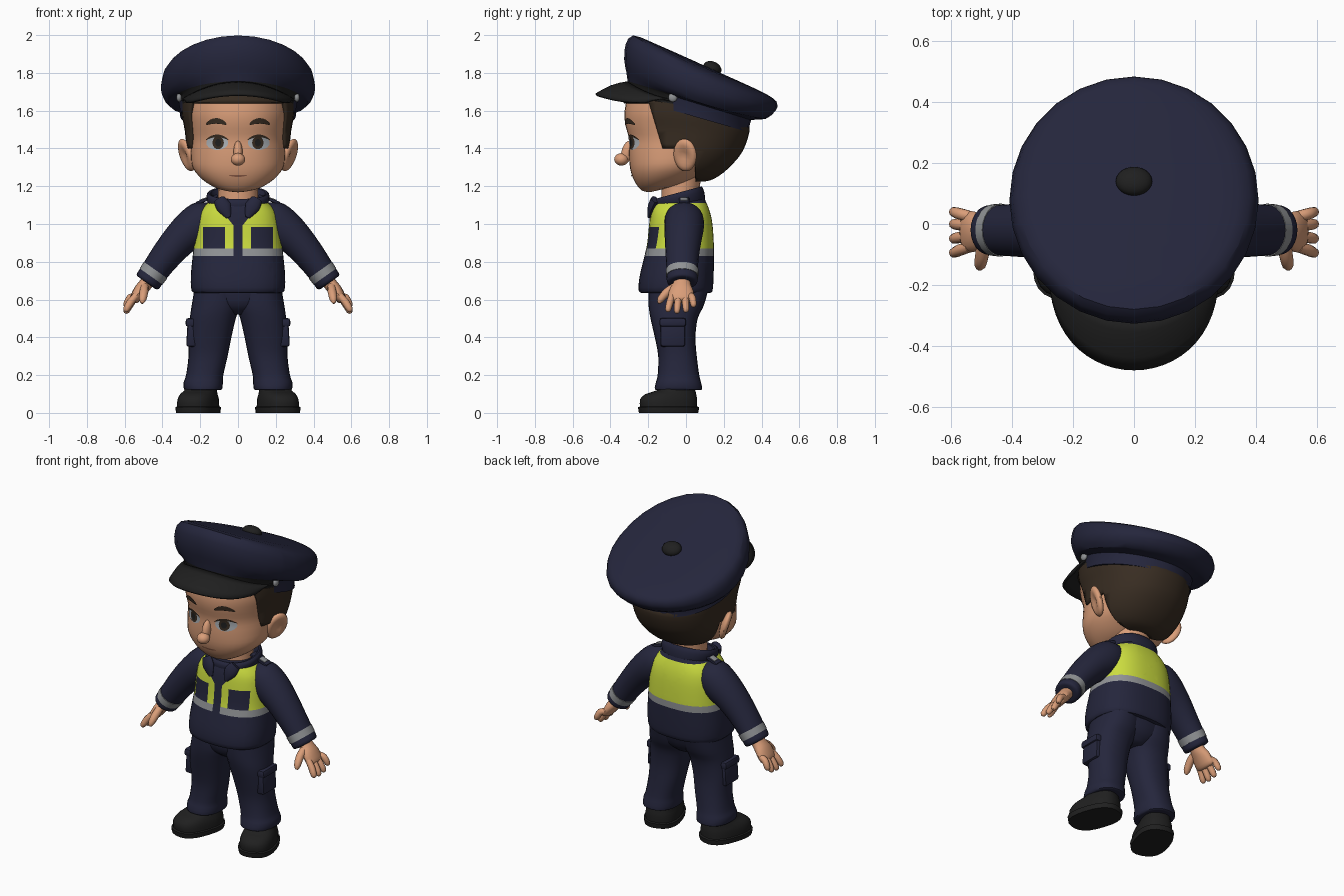
import bpy, bmesh, math
from mathutils import Vector, Matrix
from mathutils.bvhtree import BVHTree

if "Cube" in bpy.data.objects:
    bpy.data.objects.remove(bpy.data.objects["Cube"])


def material(name, r, g, b):
    m = bpy.data.materials.new(name)
    m.diffuse_color = (r, g, b, 1)
    m.use_nodes = True
    m.node_tree.nodes["Principled BSDF"].inputs["Base Color"].default_value = m.diffuse_color
    return m


NAVY = material("navy cloth", 0.018, 0.019, 0.045)
BLACK = material("black leather", 0.014, 0.014, 0.014)
SKIN = material("skin", 0.70, 0.34, 0.19)
HAIR = material("dark brown hair", 0.040, 0.026, 0.016)
YELLOW = material("safety yellow", 0.60, 0.72, 0.05)
GREY = material("reflective grey", 0.28, 0.29, 0.30)
WHITE = material("eye white", 0.42, 0.45, 0.48)
LIP = material("lip brown", 0.30, 0.12, 0.07)


def finish(name, bm, mats, mirror=False, angle=40):
    bmesh.ops.recalc_face_normals(bm, faces=bm.faces)
    me = bpy.data.meshes.new(name)
    bm.to_mesh(me)
    bm.free()
    for m in mats:
        me.materials.append(m)
    for p in me.polygons:
        p.use_smooth = True
    me.set_sharp_from_angle(angle=math.radians(angle))
    ob = bpy.data.objects.new(name, me)
    bpy.context.collection.objects.link(ob)
    if mirror:
        ob.modifiers.new("mirror", 'MIRROR').use_mirror_merge = False
    return ob


# Cross-section given by its front and back points and its half width
def fb(yf, zf, yb, zb, rx, cx=0, droop=0):
    f, b = Vector((cx, yf, zf)), Vector((cx, yb, zb))
    return ((f + b) / 2, Vector((rx, 0, 0)), (f - b) / 2, Vector((0, 0, -droop)))


# Cross-sections along a path of (x, y, z, radius, radius along y)
def tube(pts):
    ps = [Vector(p[:3]) for p in pts]
    out = []
    for i, p in enumerate(pts):
        d = (ps[min(i + 1, len(ps) - 1)] - ps[max(i - 1, 0)]).normalized()
        u = d.cross(Vector((0, 1, 0))).normalized()
        out.append((ps[i], u * p[3], u.cross(d) * p[4], Vector()))
    return out


def spline(a, b, c, d, t):
    return 0.5 * (2 * b + (c - a) * t + (2 * a - 5 * b + 4 * c - d) * t * t + (3 * b - a - 3 * c + d) * t ** 3)


# Skin a smooth surface over the sections, cut it on planes, colour by a rule (-1 deletes)
def loft(name, rings, mats, seg=24, sub=3, power=2.0, mirror=False, matrix=None, cuts=(), rule=None, angle=40):
    n, bm, rows = len(rings), bmesh.new(), []
    steps = [(i, k / sub) for i in range(n - 1) for k in range(sub)] + [(n - 2, 1.0)]
    for i, t in steps:
        q = [rings[max(0, min(n - 1, j))] for j in (i - 1, i, i + 1, i + 2)]
        C, U, V, W = [spline(q[0][k], q[1][k], q[2][k], q[3][k], t) for k in range(4)]
        row = []
        for s in range(seg):
            a = 2 * math.pi * s / seg
            c, v = [math.copysign(abs(f) ** (2 / power), f) for f in (math.cos(a), math.sin(a))]
            row.append(bm.verts.new(C + U * c + V * v + W * c * c))
        rows.append(row)
    for r0, r1 in zip(rows, rows[1:]):
        for s in range(seg):
            bm.faces.new((r0[s], r0[(s + 1) % seg], r1[(s + 1) % seg], r1[s]))
    bm.faces.new(rows[0])
    bm.faces.new(rows[-1])
    for co, no in cuts:
        bmesh.ops.bisect_plane(bm, geom=bm.verts[:] + bm.edges[:] + bm.faces[:], plane_co=co, plane_no=no, dist=1e-5)
    if rule:
        doomed = []
        for f in bm.faces:
            k = rule(f.calc_center_median())
            if k < 0:
                doomed.append(f)
            else:
                f.material_index = k
        bmesh.ops.delete(bm, geom=doomed, context='FACES')
    if matrix:
        bm.transform(matrix)
    return finish(name, bm, mats, mirror, angle)


def ball(name, loc, scale, mat, rot=(0, 0, 0), mirror=False, dent=0):
    bm = bmesh.new()
    bmesh.ops.create_uvsphere(bm, u_segments=20, v_segments=14, radius=1)
    for v in bm.verts:
        r = math.hypot(v.co.y, v.co.z)
        if v.co.x > 0 and r < 0.75:
            v.co.x -= dent * (1 - r / 0.75)
    R = Matrix.Rotation(rot[2], 4, 'Z') @ Matrix.Rotation(rot[1], 4, 'Y') @ Matrix.Rotation(rot[0], 4, 'X')
    bm.transform(Matrix.Translation(loc) @ R @ Matrix.Diagonal((*scale, 1)))
    return finish(name, bm, [mat], mirror)


def box(name, loc, size, mat, tilt=0, bevel=0.012):
    bm = bmesh.new()
    bmesh.ops.create_cube(bm, size=1)
    bm.transform(Matrix.Translation(loc) @ Matrix.Rotation(tilt, 4, 'Y') @ Matrix.Diagonal((*size, 1)))
    bmesh.ops.bevel(bm, geom=bm.edges[:], offset=bevel, segments=2, affect='EDGES', profile=0.5)
    return finish(name, bm, [mat], True)


# Jacket with yellow panels, chest pockets and grey band
def jacket_colour(c):
    x, z = abs(c.x), c.z
    if z < 0.83 or (c.y < 0 and x < 0.025):
        return 0
    if z < 0.87:
        return 2
    if c.y < 0 and ((0.07 < x < 0.185 and z < 0.985) or x < 0.03 + 0.8 * (z - 1.0)):
        return 0
    return 1 if z < 1.11 else 0


cuts = [((0, 0, z), (0, 0, 1)) for z in (0.83, 0.87, 0.985, 1.11)]
for s in (-1, 1):
    cuts += [((s * x, 0, 0), (1, 0, 0)) for x in (0.025, 0.07, 0.185)]
    cuts.append(((s * 0.03, 0, 1.0), (s, 0, -0.8)))
body = [(-.225, .12, .22, .635), (-.25, .14, .245, .645), (-.246, .146, .25, .72), (-.22, .148, .24, .83),
        (-.205, .147, .232, .9), (-.195, .14, .222, 1.0), (-.185, .125, .20, 1.07), (-.165, .10, .14, 1.13)]
loft("jacket", [fb(f, z, b, z, r) for f, b, r, z in body], [NAVY, YELLOW, GREY], 40, 3, 2.5,
     cuts=cuts, rule=jacket_colour)
loft("collar", [fb(-.17, 1.06, .10, 1.11, .15), fb(-.18, 1.10, .10, 1.15, .165), fb(-.175, 1.125, .09, 1.19, .165),
                fb(-.155, 1.13, .075, 1.195, .145), fb(-.13, 1.08, .06, 1.13, .12)], [NAVY], 32, 2, 2.2)
loft("collar_flaps", tube([(.10, -.165, 1.13, .03, .02), (.075, -.185, 1.09, .04, .018),
                           (.05, -.195, 1.035, .012, .008)]), [NAVY], 12, 2, mirror=True)

# Sleeves, cuff stripes and shoulder straps
loft("sleeves", tube([(.10, -.01, 1.06, .05, .07), (.17, -.01, 1.03, .098, .10), (.23, -.01, .985, .106, .105),
                      (.31, -.015, .915, .092, .097), (.39, -.02, .82, .08, .087), (.45, -.02, .737, .072, .082),
                      (.478, -.02, .695, .07, .08), (.483, -.02, .688, .05, .055)]), [NAVY], 24, 3, mirror=True)
loft("cuff_stripes", tube([(.436, -.02, .756, .076, .087), (.46, -.02, .722, .074, .085)]), [GREY], 24, 1, mirror=True)
box("shoulder_straps", (.165, -.01, 1.13), (.12, .055, .016), NAVY, 0.35, 0.005)
box("strap_badges", (.185, -.01, 1.13), (.04, .04, .01), GREY, 0.35, 0.003)

# Hands
loft("palms", tube([(.465, -.02, .715, .035, .042), (.49, -.022, .68, .036, .048), (.52, -.025, .645, .034, .065),
                    (.55, -.025, .60, .026, .066), (.56, -.025, .59, .012, .045)]), [SKIN], 16, 3, mirror=True)
for i, (y0, y1, z1) in enumerate([(-.075, -.095, .535), (-.04, -.048, .527), (-.005, 0, .533), (.026, .04, .56)]):
    loft(f"finger_{i + 1}", tube([(.54, y0, .62, .018, .018), (.57, (y0 + y1) / 2, z1 + .05, .02, .019),
                                  (.592, y1, z1 + .012, .017, .016), (.597, y1, z1, .006, .006)]), [SKIN], 10, 2, mirror=True)
loft("thumbs", tube([(.495, -.055, .67, .022, .022), (.498, -.10, .64, .023, .023), (.505, -.135, .60, .019, .019),
                     (.508, -.145, .58, .007, .007)]), [SKIN], 10, 2, mirror=True)

# Trousers with side pockets
leg = [(.12, -.14, .065, .105, .265), (.125, -.165, .085, .085, .285), (.16, -.16, .08, .08, .288),
       (.2, -.15, .07, .078, .275), (.3, -.147, .057, .055, .262), (.4, -.165, .05, .035, .262),
       (.5, -.188, .062, .012, .255), (.57, -.198, .095, -.01, .245), (.66, -.20, .12, -.01, .23)]
loft("trouser_legs", [fb(f, z, b, z, (x1 - x0) / 2, (x0 + x1) / 2) for z, f, b, x0, x1 in leg], [NAVY], 24, 3, 2.3, mirror=True)
loft("trouser_seat", [fb(-.13, .52, .04, .52, .06), fb(-.185, .57, .09, .57, .16), fb(-.20, .66, .12, .66, .22)],
     [NAVY], 24, 3, 2.3)
box("side_pockets", (.243, -.07, .42), (.055, .13, .14), NAVY, -0.06)
box("pocket_flaps", (.242, -.07, .478), (.07, .14, .045), NAVY, -0.06)

# Boots, toes turned out
boot = [(0, -.16, .155, .105), (.03, -.165, .16, .108), (.034, -.155, .15, .10), (.07, -.155, .15, .098),
        (.10, -.125, .145, .088), (.12, -.06, .14, .08), (.15, -.04, .13, .075)]
loft("boots", [fb(f, z, b, z, r) for z, f, b, r in boot], [BLACK], 24, 2, 2.5, mirror=True,
     matrix=Matrix.Translation((.21, -.09, 0)) @ Matrix.Rotation(math.radians(18), 4, 'Z'))

# Head, neck, ears and nose
head = loft("head", [fb(-.19, 1.168, -.06, 1.20, .05), fb(-.235, 1.178, 0, 1.215, .12), fb(-.272, 1.225, .06, 1.25, .19),
                     fb(-.295, 1.29, .14, 1.31, .24), fb(-.302, 1.37, .2, 1.38, .25), fb(-.302, 1.45, .25, 1.44, .252),
                     fb(-.322, 1.53, .28, 1.5, .262), fb(-.325, 1.6, .29, 1.54, .272), fb(-.305, 1.7, .28, 1.6, .27)],
            [SKIN], 40, 3, 2.2)
loft("neck", [fb(-.13, 1.08, .07, 1.08, .11), fb(-.13, 1.18, .07, 1.18, .105), fb(-.13, 1.29, .09, 1.29, .11)], [SKIN], 20, 2)
ball("ears", (.272, -.005, 1.365), (.028, .066, .09), SKIN, (-.15, .3, -.45), True, 0.9)
ball("nose_tip", (0, -.342, 1.342), (.038, .038, .033), SKIN)
ball("nose_bridge", (0, -.312, 1.38), (.024, .03, .062), SKIN, (-.25, 0, 0))

# Hair: a shell with the face cut away
loft("hair", [fb(-.08, 1.225, .10, 1.225, .10), fb(-.15, 1.25, .15, 1.24, .17), fb(-.27, 1.31, .225, 1.295, .235),
              fb(-.305, 1.39, .3, 1.385, .268), fb(-.315, 1.5, .336, 1.49, .282), fb(-.335, 1.6, .325, 1.53, .295),
              fb(-.325, 1.68, .32, 1.57, .30)], [HAIR], 40, 3, 2.15,
     cuts=[((0, 0, 1.64), (0, 0, 1)), ((0, 0, 1.4), (0, 0, 1)), ((0, -.13, 1.42), (0, 1, .3)), ((0, .05, 0), (0, 1, 0))],
     rule=lambda c: 0 if c.z > 1.64 or c.y > .05 or (c.z > 1.4 and c.y > -.13 - .3 * (c.z - 1.42)) else -1
     ).modifiers.new("thickness", 'SOLIDIFY').thickness = 0.02

# Painted face details laid onto the head
tree = BVHTree.FromPolygons([v.co for v in head.data.vertices], [p.vertices[:] for p in head.data.polygons])


def decal(name, cx, cz, hw, hh, mat, lift, bend=0, mirror=True):
    def point(a, r):
        u = r * math.cos(a)
        x, z = cx + hw * u, cz + hh * r * math.sin(a) + bend * u * u
        return bm.verts.new((x, tree.ray_cast(Vector((x, -1, z)), Vector((0, 1, 0)))[0].y - lift, z))
    bm, n = bmesh.new(), 20
    rows = [[point(2 * math.pi * i / n, r) for i in range(n)] for r in (0.1, 0.4, 0.7, 1)]
    bm.faces.new(rows[0])
    for r0, r1 in zip(rows, rows[1:]):
        for i in range(n):
            bm.faces.new((r0[i], r0[(i + 1) % n], r1[(i + 1) % n], r1[i]))
    finish(name, bm, [mat], mirror)


decal("eye_whites", .11, 1.43, .058, .038, WHITE, .004)
decal("irises", .105, 1.43, .03, .034, HAIR, .006)
decal("pupils", .105, 1.43, .016, .02, BLACK, .008)
decal("eyelids", .11, 1.467, .06, .007, HAIR, .008, -.022)
decal("eyebrows", .115, 1.546, .055, .015, HAIR, .008, -.018)
decal("mouth", 0, 1.254, .048, .005, LIP, .004, .004, False)


# Cap crown and band, black strap across the front
def cap_colour(c):
    return 1 if c.y < -.07 and c.z < 1.755 - .295 * (c.y + .305) else 0


loft("cap", [fb(-.29, 1.665, .335, 1.485, .308), fb(-.308, 1.75, .345, 1.55, .315), fb(-.315, 1.80, .42, 1.555, .37, 0, .03),
             fb(-.327, 1.87, .475, 1.60, .405, 0, .04), fb(-.32, 1.95, .483, 1.635, .405, 0, .04),
             fb(-.28, 1.998, .462, 1.665, .38, 0, .03), fb(-.18, 1.962, .37, 1.715, .28, 0, .01),
             fb(.05, 1.86, .17, 1.805, .06)], [NAVY, BLACK], 28, 2,
     cuts=[((0, -.07, 0), (0, 1, 0)), ((0, -.305, 1.755), (0, .295, 1))], rule=cap_colour)
ball("cap_top_button", (0, .14, 1.825), (.06, .05, .035), BLACK, (-.43, 0, 0))
ball("strap_studs", (.312, -.07, 1.67), (.014, .024, .024), GREY, mirror=True)

# Visor
bm = bmesh.new()
grid = []
for i in range(25):
    a = math.radians(-80 + 160 * i / 24)
    s, c = math.sin(a), math.cos(a)
    inner = Vector((.308 * s, -.312 * c, 1.655 + .10 * c * c))
    outer = Vector((.28 * s, -.13 - .35 * c ** .8, 1.64 + .05 * c * c))
    grid.append([bm.verts.new(inner.lerp(outer, t) + Vector((0, 0, .012 * math.sin(math.pi * t)))) for t in (0, .25, .5, .75, 1)])
for g0, g1 in zip(grid, grid[1:]):
    for j in range(4):
        bm.faces.new((g0[j], g1[j], g1[j + 1], g0[j + 1]))
finish("visor", bm, [BLACK]).modifiers.new("thickness", 'SOLIDIFY').thickness = 0.014
